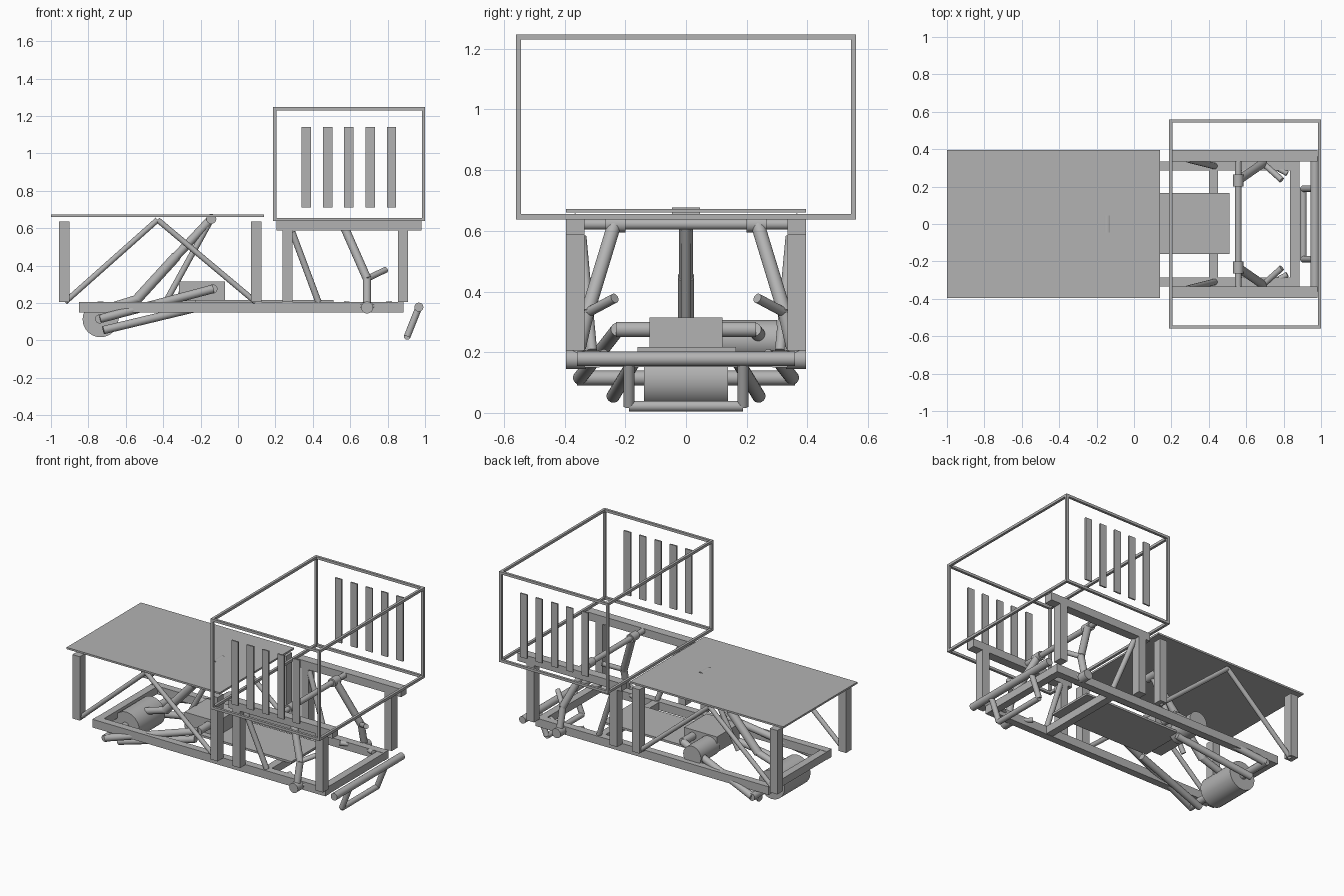
import bpy
import bmesh
from mathutils import Vector

if "Cube" in bpy.data.objects:
    bpy.data.objects.remove(bpy.data.objects["Cube"], do_unlink=True)

steel = bpy.data.materials.new("plain_grey")
steel.use_nodes = True
GREY = (0.45, 0.45, 0.45, 1)
steel.diffuse_color = GREY
steel.node_tree.nodes["Principled BSDF"].inputs["Base Color"].default_value = GREY


def finish(name, bm):
    mesh = bpy.data.meshes.new(name)
    bm.to_mesh(mesh)
    bm.free()
    mesh.materials.append(steel)
    obj = bpy.data.objects.new(name, mesh)
    bpy.context.collection.objects.link(obj)
    return obj


def box(name, x, y, z):
    """Box from (min, max) ranges."""
    bm = bmesh.new()
    bmesh.ops.create_cube(bm, size=1)
    for v in bm.verts:
        v.co = Vector([(r[0] + r[1]) / 2 + c * (r[1] - r[0]) for r, c in zip((x, y, z), v.co)])
    return finish(name, bm)


def tube(name, a, b, r, sides=24):
    """Cylinder between two points."""
    a, b = Vector(a), Vector(b)
    bm = bmesh.new()
    bmesh.ops.create_cone(bm, cap_ends=True, segments=sides, radius1=r, radius2=r, depth=(b - a).length)
    for f in bm.faces:
        f.smooth = len(f.verts) == 4
    for e in bm.edges:
        e.smooth = all(len(f.verts) == 4 for f in e.link_faces)
    obj = finish(name, bm)
    obj.location = (a + b) / 2
    obj.rotation_euler = (b - a).to_track_quat("Z", "Y").to_euler()
    return obj


def across(name, x, z, half, r):
    return tube(name, (x, -half, z), (x, half, z), r)


# Flat rear deck
box("deck_plate", (-1, 0.14), (-0.395, 0.395), (0.66, 0.672))

# Everything that repeats on both sides
for side, s in (("left", 1), ("right", -1)):
    def span(a, b):
        return tuple(sorted((s * a, s * b)))

    outer = span(0.335, 0.395)
    box(f"chassis_rail_{side}", (-0.85, 0.885), span(0.285, 0.335), (0.15, 0.205))
    box(f"upper_beam_{side}", (0.205, 0.98), outer, (0.587, 0.64))
    for name, x, top in (("deck_rear", -0.957, 0.635), ("deck_front", 0.07, 0.635),
                         ("cage_rear", 0.237, 0.59), ("cage_front", 0.855, 0.59)):
        box(f"{name}_post_{side}", (x, x + 0.055), outer, (0.205, top))

    # Side braces
    apex = (-0.43, s * 0.365, 0.645)
    tube(f"deck_brace_rear_{side}", (-0.925, s * 0.365, 0.205), apex, 0.015)
    tube(f"deck_brace_front_{side}", apex, (0.095, s * 0.365, 0.205), 0.015)
    tube(f"cage_brace_{side}", (0.29, s * 0.345, 0.58), (0.43, s * 0.31, 0.205), 0.017)

    # Front leg linkage
    knee = (0.69, s * 0.325, 0.33)
    foot = (0.69, s * 0.36, 0.18)
    tube(f"leg_upper_{side}", (0.56, s * 0.235, 0.625), knee, 0.023)
    tube(f"leg_lower_{side}", knee, foot, 0.022)
    tube(f"leg_stub_{side}", knee, (0.79, s * 0.235, 0.378), 0.016)
    tube(f"leg_clamp_{side}", (0.557, s * 0.2, 0.622), (0.557, s * 0.265, 0.622), 0.028)
    tube(f"foot_knuckle_{side}", (0.69, s * 0.33, 0.176), (0.69, s * 0.395, 0.176), 0.032)
    for name, x in (("rear", 0.57), ("front", 0.82)):
        tube(f"foot_arm_{name}_{side}", (0.69, s * 0.34, 0.18), (x, s * 0.27, 0.195), 0.015)

    # Rear swing arms
    tube(f"swing_arm_{side}", (-0.74, s * 0.35, 0.115), (-0.135, s * 0.225, 0.275), 0.023)
    tube(f"lower_arm_{side}", (-0.72, s * 0.24, 0.055), (-0.2, s * 0.165, 0.18), 0.022)

    # Front step uprights
    tube(f"step_upright_{side}", (0.967, s * 0.188, 0.178), (0.905, s * 0.188, 0.022), 0.018)

    # Slatted basket side
    for i in range(5):
        x = 0.34 + 0.114 * i
        box(f"basket_slat_{side}_{i + 1}", (x, x + 0.05), span(0.546, 0.556), (0.71, 1.14))

# Chassis cross members
for name, x in (("rear", -0.85), ("middle", 0.4), ("front", 0.835)):
    box(f"cross_member_{name}", (x, x + 0.05), (-0.3, 0.3), (0.152, 0.203))

# Tubes running across
across("leg_pivot_bar", 0.557, 0.622, 0.365, 0.018)
across("bumper_bar", 0.967, 0.178, 0.36, 0.024)
across("step_bar", 0.905, 0.022, 0.188, 0.018)
across("swing_arm_rear_bar", -0.74, 0.115, 0.36, 0.024)
across("swing_arm_front_bar", -0.135, 0.275, 0.23, 0.025)
across("rear_roller", -0.735, 0.113, 0.138, 0.096)
across("deck_pivot", -0.143, 0.65, 0.046, 0.027)

# Lifting strut under the deck
tube("strut_cylinder", (-0.54, 0, 0.22), (-0.33, 0, 0.45), 0.027)
tube("strut_piston", (-0.33, 0, 0.45), (-0.145, 0, 0.648), 0.023)
tube("strut_stay", (-0.39, 0, 0.2), (-0.15, 0, 0.635), 0.016)
tube("strut_foot", (-0.74, 0, 0.16), (-0.53, 0, 0.225), 0.022)

# Engine, motor and floor plate
box("engine_block", (-0.315, -0.07), (-0.12, 0.12), (0.21, 0.315))
tube("motor", (-0.255, 0.1, 0.24), (-0.255, 0.3, 0.24), 0.066, 32)
box("floor_plate", (-0.23, 0.51), (-0.16, 0.165), (0.203, 0.217))

# Open basket frame
T = 0.017
X, Y, Z = (0.188, 1.0), (-0.56, 0.56), (0.638, 1.247)


def bars(r):
    return (r[0], r[0] + T), (r[1] - T, r[1])


for a in range(2):
    for b in range(2):
        box(f"basket_length_bar_{a}{b}", X, bars(Y)[a], bars(Z)[b])
        box(f"basket_width_bar_{a}{b}", bars(X)[a], Y, bars(Z)[b])
        box(f"basket_corner_{a}{b}", bars(X)[a], bars(Y)[b], Z)
